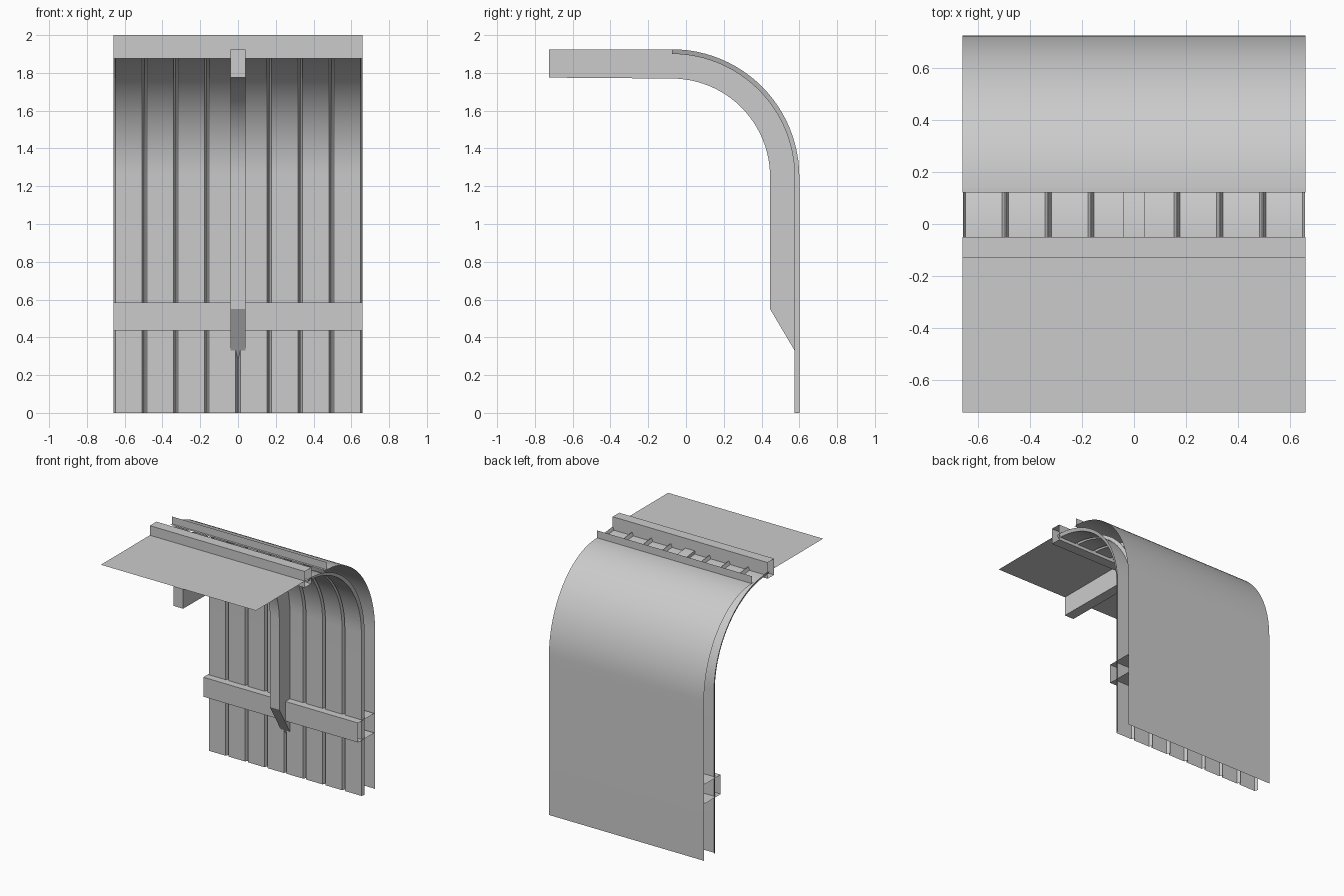
import bpy
import bmesh
from math import sin, cos, pi, radians

if "Cube" in bpy.data.objects:
    bpy.data.objects.remove(bpy.data.objects["Cube"])

HALF = 0.66          # half width of the section
END = 0.725          # front and back limit
ARC_Y, ARC_Z, ARC_R = -0.075, 1.25, 0.675
STEPS = 24

grey = bpy.data.materials.new("plain_grey")
grey.use_nodes = True
grey.diffuse_color = (0.6, 0.6, 0.6, 1)
grey.node_tree.nodes["Principled BSDF"].inputs["Base Color"].default_value = (0.6, 0.6, 0.6, 1)


def finish(name, bm, smooth=False):
    bmesh.ops.recalc_face_normals(bm, faces=bm.faces)
    mesh = bpy.data.meshes.new(name)
    bm.to_mesh(mesh)
    bm.free()
    mesh.materials.append(grey)
    obj = bpy.data.objects.new(name, mesh)
    bpy.context.collection.objects.link(obj)
    if smooth:
        bpy.ops.object.select_all(action="DESELECT")
        obj.select_set(True)
        bpy.context.view_layer.objects.active = obj
        bpy.ops.object.shade_smooth_by_angle(angle=radians(25))
    return obj


def skin(name, rows, smooth=False):
    """Open surface through rows of points."""
    bm = bmesh.new()
    grid = [[bm.verts.new(p) for p in row] for row in rows]
    for a, b in zip(grid, grid[1:]):
        for i in range(len(a) - 1):
            bm.faces.new((a[i], a[i + 1], b[i + 1], b[i]))
    return finish(name, bm, smooth)


def sheet(name, path, smooth=False):
    """Thin sheet: a (y, z) path drawn across the full width."""
    return skin(name, [[(-HALF, y, z), (HALF, y, z)] for y, z in path], smooth)


def bend(radius):
    """Quarter bend from the wall up to the ceiling."""
    return [(ARC_Y + radius * cos(t), ARC_Z + radius * sin(t))
            for t in (pi / 2 * i / STEPS for i in range(STEPS + 1))]


# Inner lining: boards with narrow V joints, swept up the wall and over the bend
depth, groove, tip = 0.025, 0.012, 0.002
pitch = HALF / 4
section = []
for k in range(8):
    x0 = -HALF + k * pitch
    x1 = x0 + pitch
    section += [(x0 + tip, 0), (x0 + groove, depth), (x1 - groove, depth), (x1 - tip, 0)]
columns = []
for x, d in section:
    path = [(ARC_Y + ARC_R - d, 0)] + bend(ARC_R - d)
    columns.append([(x, y, z) for y, z in path])
skin("inner_lining", columns, True)

# Bent central rib with a slanted foot
outer = [(-END, ARC_Z + ARC_R)] + bend(ARC_R)[::-1] + [(ARC_Y + ARC_R, 0.288)]
inner = [(0.445, 0.55)] + bend(0.52) + [(-END, 1.775)]
bm = bmesh.new()
face = bm.faces.new([bm.verts.new((-0.04, y, z)) for y, z in outer + inner])
new = bmesh.ops.extrude_face_region(bm, geom=[face])["geom"]
bmesh.ops.translate(bm, vec=(0.08, 0, 0),
                    verts=[v for v in new if isinstance(v, bmesh.types.BMVert)])
finish("central_rib", bm, True)

# Outer shell: upright wall curving over to the top opening
top_y, spring, rise = 0.14, 1.22, 0.69
curve = [(top_y + (END - top_y) * cos(t), spring + rise * sin(t))
         for t in (pi / 2 * i / STEPS for i in range(STEPS + 1))]
sheet("outer_shell", [(END, 0)] + curve, True)

# Upstand with a small lip along the shell's top edge
sheet("shell_upstand", [(top_y, 1.967), (top_y, spring + rise), (0.122, spring + rise)])

# Flat canopy and the hollow beam along its rear edge
sheet("canopy", [(-END, 1.926), (-0.13, 1.926)])
sheet("canopy_beam", [(-0.13, 1.875), (-0.13, 2.0), (-0.05, 2.0),
                      (-0.05, 1.875), (-0.13, 1.875)])

# Horizontal rail boxed between lining and shell
sheet("wall_rail", [(0.715, 0.585), (0.52, 0.585), (0.52, 0.435), (0.715, 0.435)])
